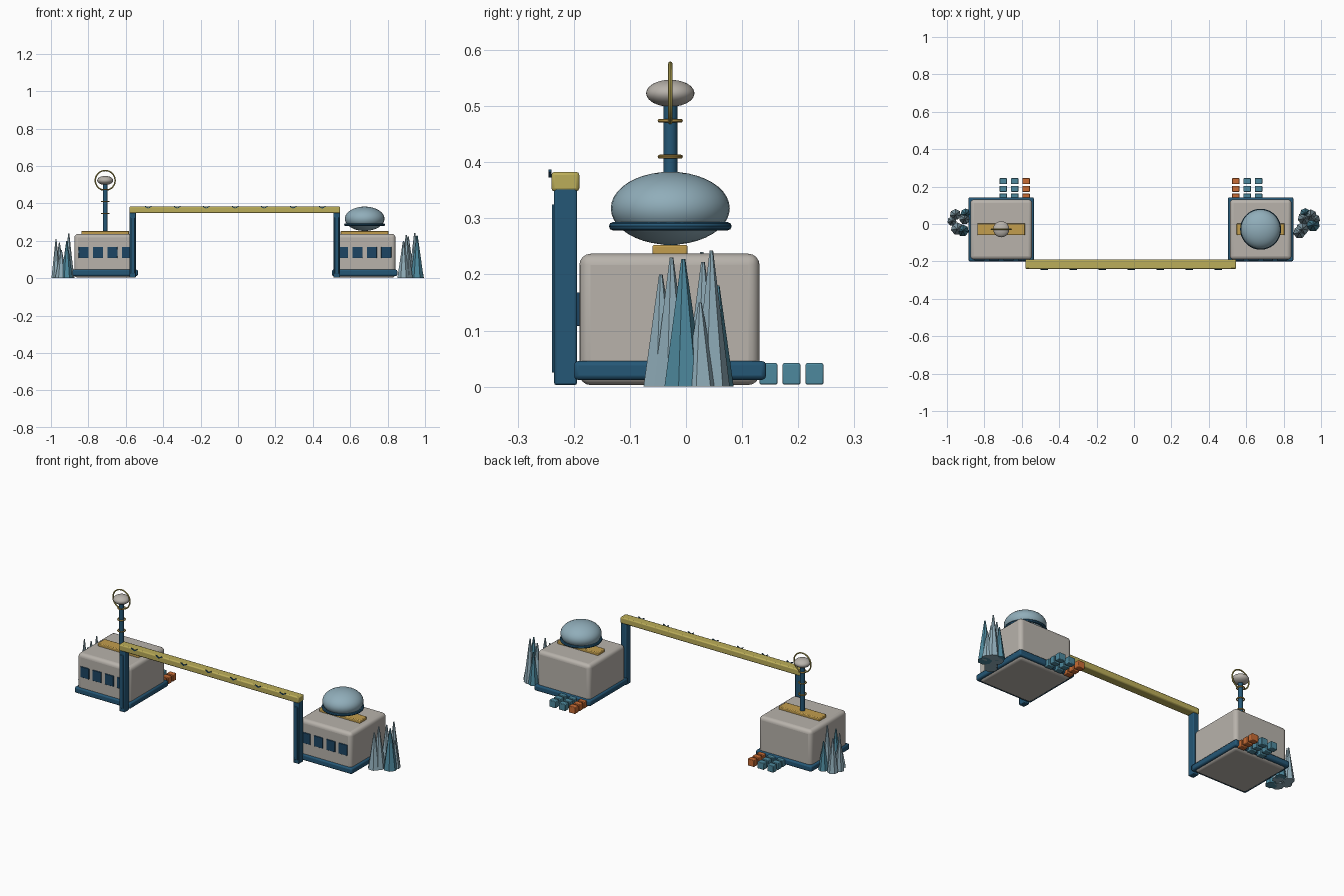
import bpy
from math import pi, radians, atan2, hypot

cube = bpy.data.objects.get("Cube")
if cube:
    bpy.data.objects.remove(cube, do_unlink=True)


def material(name, r, g, b):
    m = bpy.data.materials.new(name)
    m.use_nodes = True
    m.diffuse_color = (r, g, b, 1)
    m.node_tree.nodes["Principled BSDF"].inputs["Base Color"].default_value = (r, g, b, 1)
    return m


STONE = material("warm grey", 0.48, 0.45, 0.41)
NAVY = material("deep blue", 0.018, 0.095, 0.18)
DARK = material("window blue", 0.012, 0.06, 0.125)
GOLD = material("gold", 0.54, 0.34, 0.075)
YELLOW = material("dull yellow", 0.5, 0.42, 0.1)
PALE = material("pale blue", 0.28, 0.42, 0.49)
TEAL = material("teal", 0.075, 0.25, 0.34)
ORANGE = material("orange", 0.58, 0.15, 0.035)


def finish(name, mat, smooth=True):
    ob = bpy.context.object
    ob.name = name
    ob.data.materials.append(mat)
    if smooth:
        bpy.ops.object.shade_smooth_by_angle(angle=radians(35))
    return ob


def box(name, mat, x, y, z, bevel=0.0, segments=2):
    """Box from (low, high) ranges, with optional rounded edges."""
    centre = [(a + b) / 2 for a, b in (x, y, z)]
    bpy.ops.mesh.primitive_cube_add(size=1, location=centre)
    ob = bpy.context.object
    ob.scale = [b - a for a, b in (x, y, z)]
    bpy.ops.object.transform_apply(location=False, rotation=False, scale=True)
    if bevel:
        mod = ob.modifiers.new("rounding", "BEVEL")
        mod.width, mod.segments = bevel, segments
    return finish(name, mat, bool(bevel))


def ellipsoid(name, mat, loc, radius, height):
    bpy.ops.mesh.primitive_uv_sphere_add(segments=32, ring_count=20, radius=1, location=loc)
    bpy.context.object.scale = (radius, radius, height)
    return finish(name, mat)


def ring(name, mat, loc, radius, tube, rot=(0, 0, 0)):
    bpy.ops.mesh.primitive_torus_add(location=loc, rotation=rot, major_radius=radius,
                                     minor_radius=tube, major_segments=36, minor_segments=8)
    return finish(name, mat)


def spike(name, mat, x, y, height, radius):
    bpy.ops.mesh.primitive_cone_add(vertices=7, radius1=radius, radius2=radius * 0.1,
                                    depth=height, location=(x, y, height / 2))
    return finish(name, mat, False)


AXIS_Y = -0.028

# Two matching houses; inward points towards the middle of the model
for side, cx, inward in (("right", -0.71, 1), ("left", 0.677, -1)):
    box(side + "_house_body", STONE, (cx - 0.165, cx + 0.165), (-0.19, 0.131),
        (0.003, 0.237), 0.02, 4)
    box(side + "_house_base_band", NAVY, (cx - 0.175, cx + 0.175), (-0.2, 0.143),
        (0.012, 0.046), 0.008)
    box(side + "_roof_plate", GOLD, (cx - 0.128, cx + 0.128), (-0.06, 0.003),
        (0.232, 0.253), 0.004)
    for i in range(4):
        wx = cx + (i - 1.5) * 0.077
        box(f"{side}_window_{i + 1}", DARK, (wx - 0.027, wx + 0.027), (-0.195, -0.187),
            (0.108, 0.168), 0.002)

    # Stacks of cargo cubes behind the house, the inner column orange
    for col in range(3):
        bx = cx + inward * (0.133 - col * 0.061)
        for row in range(3):
            by = 0.147 + row * 0.041
            box(f"{side}_cargo_cube_{col}_{row}", TEAL if col else ORANGE,
                (bx - 0.02, bx + 0.02), (by - 0.016, by + 0.016), (0.004, 0.042), 0.003)

    # Bridge pillar with a raised front strip
    px = -0.563 if inward > 0 else 0.528
    box(side + "_bridge_pillar", NAVY, (px - 0.017, px + 0.017), (-0.235, -0.194),
        (0.003, 0.365), 0.004)
    box(side + "_pillar_strip", NAVY, (px - 0.011, px + 0.011), (-0.239, -0.23),
        (0.025, 0.325), 0.002)

# Bridge beam with small dark chevrons along its front upper edge
box("bridge_beam", YELLOW, (-0.581, 0.546), (-0.24, -0.19), (0.348, 0.383), 0.006)
ARM_X, ARM_Z = 0.018, 0.01
for i in range(7):
    x = -0.48 + i * 0.155
    for s in (-1, 1):
        arm = box(f"chevron_{i + 1}_{'left' if s > 0 else 'right'}", DARK,
                  (-hypot(ARM_X, ARM_Z) / 2, hypot(ARM_X, ARM_Z) / 2),
                  (-0.0025, 0.0025), (-0.0025, 0.0025))
        arm.location = (x + s * ARM_X / 2, -0.2425, 0.38)
        arm.rotation_euler = (0, -s * atan2(ARM_Z, ARM_X), 0)

# Antenna mast on the right house
MX = -0.71
bpy.ops.mesh.primitive_cylinder_add(vertices=20, radius=0.0125, depth=0.27,
                                    location=(MX, AXIS_Y, 0.38))
finish("antenna_mast", NAVY)
for i in range(3):
    ring(f"mast_ring_{i + 1}", GOLD, (MX, AXIS_Y, 0.346 + i * 0.064), 0.019, 0.0035)
ellipsoid("antenna_bulb", STONE, (MX, AXIS_Y, 0.523), 0.043, 0.024)
ring("antenna_halo", YELLOW, (MX, AXIS_Y, 0.523), 0.053, 0.0038, (pi / 2, 0, 0))

# Observation dome on the left house
ellipsoid("dome", PALE, (0.677, AXIS_Y, 0.318), 0.106, 0.065)
ring("dome_collar", NAVY, (0.677, AXIS_Y, 0.286), 0.102, 0.0075)

# Crystal clusters on the outer sides: x, y, height, base radius, colour
CRYSTALS = {
    "left": ((0.957, -0.005, 0.228, 0.037, TEAL), (0.9, -0.026, 0.23, 0.035, PALE),
             (0.945, 0.045, 0.243, 0.033, PALE), (0.91, 0.03, 0.222, 0.035, PALE),
             (0.915, 0.057, 0.18, 0.028, TEAL), (0.885, -0.045, 0.2, 0.034, PALE),
             (0.965, 0.025, 0.15, 0.03, PALE)),
    "right": ((-0.973, 0.015, 0.21, 0.025, PALE), (-0.955, 0.05, 0.19, 0.03, PALE),
              (-0.905, 0.028, 0.24, 0.03, PALE), (-0.915, -0.035, 0.2, 0.032, TEAL),
              (-0.945, -0.025, 0.15, 0.034, PALE), (-0.9, 0.055, 0.16, 0.028, TEAL)),
}
for side, spikes in CRYSTALS.items():
    for i, (x, y, height, radius, mat) in enumerate(spikes):
        spike(f"{side}_crystal_{i + 1}", mat, x, y, height, radius)
